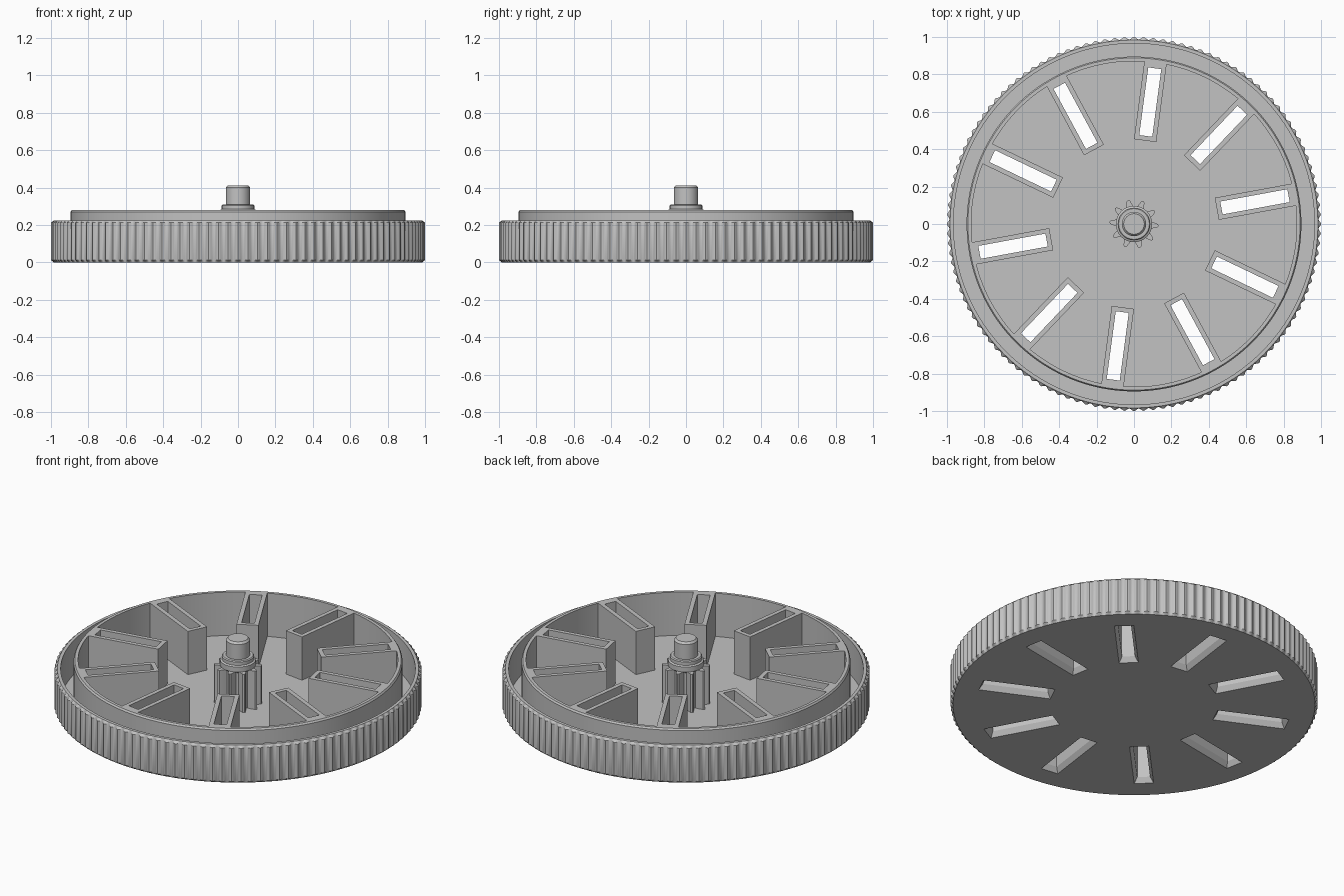
import bpy, bmesh
from math import sin, cos, pi, radians
from mathutils import Matrix

if "Cube" in bpy.data.objects:
    bpy.data.objects.remove(bpy.data.objects["Cube"], do_unlink=True)

SPOKES, FIRST = 10, 10.4
RIDGES = 120
FLOOR, TOP = 0.02, 0.28

grey = bpy.data.materials.new("plain grey")
grey.use_nodes = True
colour = (0.54, 0.54, 0.54, 1)
grey.diffuse_color = colour
grey.node_tree.nodes["Principled BSDF"].inputs["Base Color"].default_value = colour


def finish(name, bm):
    bmesh.ops.recalc_face_normals(bm, faces=bm.faces)
    mesh = bpy.data.meshes.new(name)
    bm.to_mesh(mesh)
    bm.free()
    mesh.materials.append(grey)
    ob = bpy.data.objects.new(name, mesh)
    bpy.context.collection.objects.link(ob)
    return ob


def loft(bm, rings):
    """Skin a stack of equal-length point rings and cap both ends."""
    loops = [[bm.verts.new(p) for p in ring] for ring in rings]
    for a, b in zip(loops, loops[1:]):
        for i in range(len(a)):
            j = (i + 1) % len(a)
            bm.faces.new((a[i], a[j], b[j], b[i]))
    bm.faces.new(loops[0][::-1])
    bm.faces.new(loops[-1])
    return [v for loop in loops for v in loop]


def circle(r, z, n, ripple=0.0):
    pts = []
    for i in range(n):
        a = 2 * pi * i / n
        rr = r + ripple * (0.5 + 0.5 * cos(RIDGES * a))
        pts.append((rr * cos(a), rr * sin(a), z))
    return pts


def rectangle(x0, x1, half, z, grow=0.0):
    x0, x1, half = x0 - grow, x1 + grow, half + grow
    return [(x0, -half, z), (x1, -half, z), (x1, half, z), (x0, half, z)]


def radial(name, rings):
    """Repeat one loft around the axis."""
    bm = bmesh.new()
    for k in range(SPOKES):
        verts = loft(bm, rings)
        turn = Matrix.Rotation(radians(FIRST + 360 / SPOKES * k), 4, 'Z')
        bmesh.ops.transform(bm, matrix=turn, verts=verts)
    return finish(name, bm)


def activate(ob):
    bpy.ops.object.select_all(action='DESELECT')
    ob.select_set(True)
    bpy.context.view_layer.objects.active = ob


# Wheel: ridged rim, groove, raised inner ring and recessed floor
profile = [(0.985, 0, 0), (0.987, 0.012, 0.013), (0.987, 0.212, 0.013),
           (0.983, 0.225, 0), (0.965, 0.225, 0), (0.965, FLOOR, 0),
           (0.895, FLOOR, 0), (0.895, TOP - 0.01, 0), (0.888, TOP, 0),
           (0.87, TOP, 0), (0.87, FLOOR, 0)]
bm = bmesh.new()
loft(bm, [circle(r, z, RIDGES * 8, w) for r, z, w in profile])
wheel = finish("wheel_body", bm)

# Radial slot housings standing on the floor
housings = radial("slot_housings", [rectangle(0.45, 0.871, 0.06, 0.01),
                                    rectangle(0.45, 0.871, 0.06, TOP)])

# Through slots, flared at the underside
cutter = radial("slot_cutter", [rectangle(0.475, 0.84, 0.035, -0.01, 0.018),
                                rectangle(0.475, 0.84, 0.035, 0, 0.018),
                                rectangle(0.475, 0.84, 0.035, 0.03),
                                rectangle(0.475, 0.84, 0.035, 0.4)])
cutter.hide_render = True
for ob in (wheel, housings):
    activate(ob)
    mod = ob.modifiers.new("slots", 'BOOLEAN')
    mod.operation = 'DIFFERENCE'
    mod.solver = 'EXACT'
    mod.object = cutter
    bpy.ops.object.modifier_apply(modifier=mod.name)
bpy.data.objects.remove(cutter, do_unlink=True)

# Pinion gear in the centre
tooth = [(-13, 0.085), (-8, 0.108), (-4, 0.127), (0, 0.132),
         (4, 0.127), (8, 0.108), (13, 0.085)]
outline = []
for k in range(10):
    for a, r in tooth:
        t = radians(36 * k - 4 + a)
        outline.append((r * cos(t), r * sin(t)))
bm = bmesh.new()
loft(bm, [[(x, y, z) for x, y in outline] for z in (FLOOR - 0.005, 0.25)])
gear = finish("pinion_gear", bm)

# Stepped collar and axle stub above the gear
steps = [(0.085, 0.24), (0.097, 0.25), (0.097, 0.28), (0.087, 0.285),
         (0.087, 0.305), (0.082, 0.31), (0.065, 0.31), (0.065, 0.4),
         (0.055, 0.412)]
bm = bmesh.new()
loft(bm, [circle(r, z, 64) for r, z in steps])
axle = finish("axle_stub", bm)

for ob in (wheel, gear, axle):
    activate(ob)
    bpy.ops.object.shade_smooth_by_angle(angle=radians(30))
